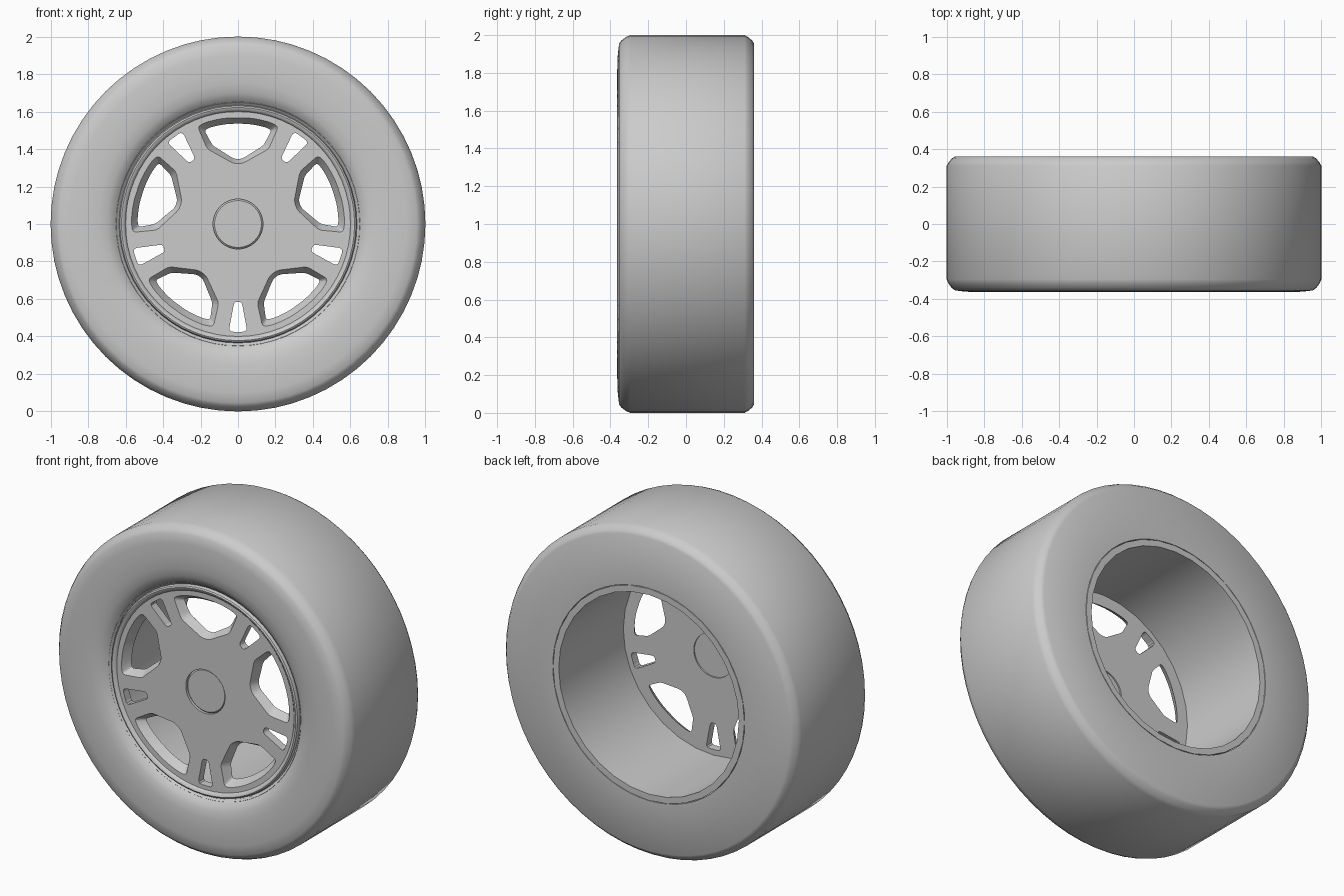
import bpy, bmesh, math
from mathutils import Matrix, Vector

if "Cube" in bpy.data.objects:
    bpy.data.objects.remove(bpy.data.objects["Cube"], do_unlink=True)

grey = bpy.data.materials.new("plain grey")
grey.use_nodes = True
COLOUR = (0.6, 0.6, 0.6, 1)
grey.diffuse_color = COLOUR
grey.node_tree.nodes["Principled BSDF"].inputs["Base Color"].default_value = COLOUR

FACE, BACK = -0.315, -0.265   # front and back planes of the spoke disc


def finish(bm, name):
    bmesh.ops.remove_doubles(bm, verts=bm.verts, dist=1e-5)
    bmesh.ops.recalc_face_normals(bm, faces=bm.faces)
    mesh = bpy.data.meshes.new(name)
    bm.to_mesh(mesh)
    bm.free()
    mesh.materials.append(grey)
    obj = bpy.data.objects.new(name, mesh)
    obj.location.z = 1
    bpy.context.collection.objects.link(obj)
    return obj


def smooth(obj, angle=35):
    bpy.ops.object.select_all(action="DESELECT")
    obj.select_set(True)
    bpy.context.view_layer.objects.active = obj
    bpy.ops.object.shade_smooth_by_angle(angle=math.radians(angle))


def skin(bm, loops, wrap):
    """Bridge successive vertex loops with quads."""
    pairs = list(zip(loops, loops[1:] + (loops[:1] if wrap else [])))
    for a, b in pairs:
        for i in range(len(a)):
            j = (i + 1) % len(a)
            bm.faces.new((a[i], a[j], b[j], b[i]))


def lathe(name, profile, sides):
    """Spin a closed (radius, y) profile about the axle."""
    bm = bmesh.new()
    loops = []
    for r, y in profile:
        angles = [math.tau * i / sides for i in range(sides)]
        loops.append([bm.verts.new((r * math.sin(a), y, r * math.cos(a))) for a in angles])
    skin(bm, loops, True)
    obj = finish(bm, name)
    smooth(obj)
    return obj


def rounded(points, radius, steps=3):
    """Round the corners of a closed 2D outline."""
    out = []
    pts = [Vector(p) for p in points]
    for i, p in enumerate(pts):
        prev, nxt = pts[i - 1] - p, pts[(i + 1) % len(pts)] - p
        cut = min(radius, prev.length * 0.45, nxt.length * 0.45)
        a, b = p + prev.normalized() * cut, p + nxt.normalized() * cut
        for k in range(steps + 1):
            t = k / steps
            out.append(a * (1 - t) ** 2 + p * 2 * t * (1 - t) + b * t * t)
    return out


def mirrored(half):
    return half + [(-t, r) for t, r in reversed(half)]


def add_cutter(bm, front, back, angle):
    """Opening that tapers from the front outline to the back outline."""
    turn = Matrix.Rotation(angle, 3, "Y")
    stations = [(front, -0.45), (front, FACE - 0.002), (back, BACK + 0.002), (back, -0.15)]
    loops = [[bm.verts.new(turn @ Vector((p.x, y, p.y))) for p in outline]
             for outline, y in stations]
    skin(bm, loops, False)
    bm.faces.new(loops[0])
    bm.faces.new(loops[-1])


# Tyre with a bulging front wall and a flat back wall
lathe("tyre", [
    (0.64, -0.31), (0.655, -0.325), (0.675, -0.34), (0.70, -0.352), (0.75, -0.361),
    (0.82, -0.364), (0.90, -0.361), (0.955, -0.354), (0.972, -0.342), (0.99, -0.318),
    (1.0, -0.295), (1.0, 0.31), (0.99, 0.328), (0.972, 0.35), (0.955, 0.36),
    (0.65, 0.36)], 64)

# Barrel and front lip of the rim
lathe("rim_barrel", [(0.61, -0.29), (0.648, -0.29), (0.648, 0.36), (0.61, 0.36)], 32)
lathe("rim_lip", [
    (0.59, BACK), (0.66, BACK), (0.66, -0.315), (0.65, -0.322), (0.642, -0.31),
    (0.635, -0.306), (0.63, -0.325), (0.622, -0.33), (0.612, -0.327), (0.60, FACE)], 64)

# Spoke disc
disc = lathe("spoke_disc", [(0.133, FACE), (0.605, FACE), (0.605, BACK), (0.133, BACK)], 64)

# Five large tapered windows and five small slots between them
arc = [(0.57 * math.sin(a), 0.57 * math.cos(a)) for a in (0.08, 0.16, 0.24, 0.32)]
arc_in = [(0.535 * math.sin(a), 0.535 * math.cos(a)) for a in (0.07, 0.14, 0.21, 0.28)]
window = rounded(mirrored(arc + [(0.217, 0.52), (0.165, 0.40), (0.025, 0.322)]), 0.02)
window_in = rounded(mirrored(arc_in + [(0.178, 0.50), (0.135, 0.42), (0.02, 0.348)]), 0.02)
slot = rounded(mirrored([(0.05, 0.575), (0.02, 0.415)]), 0.025)
bm = bmesh.new()
for k in range(5):
    add_cutter(bm, window, window_in, math.tau * k / 5)
    add_cutter(bm, slot, slot, math.tau * k / 5 + math.pi)
cutter = finish(bm, "opening_cutter")
cutter.hide_render = True

cut = disc.modifiers.new("openings", "BOOLEAN")
cut.operation = "DIFFERENCE"
cut.solver = "EXACT"
cut.object = cutter
bpy.context.view_layer.objects.active = disc
bpy.ops.object.modifier_apply(modifier=cut.name)
bpy.data.objects.remove(cutter, do_unlink=True)
smooth(disc, 30)

# Centre cap, slightly sunk into the disc
lathe("centre_cap", [(0, FACE + 0.008), (0.125, FACE + 0.008), (0.133, FACE + 0.016),
                     (0.133, BACK - 0.008), (0, BACK - 0.008)], 48)
